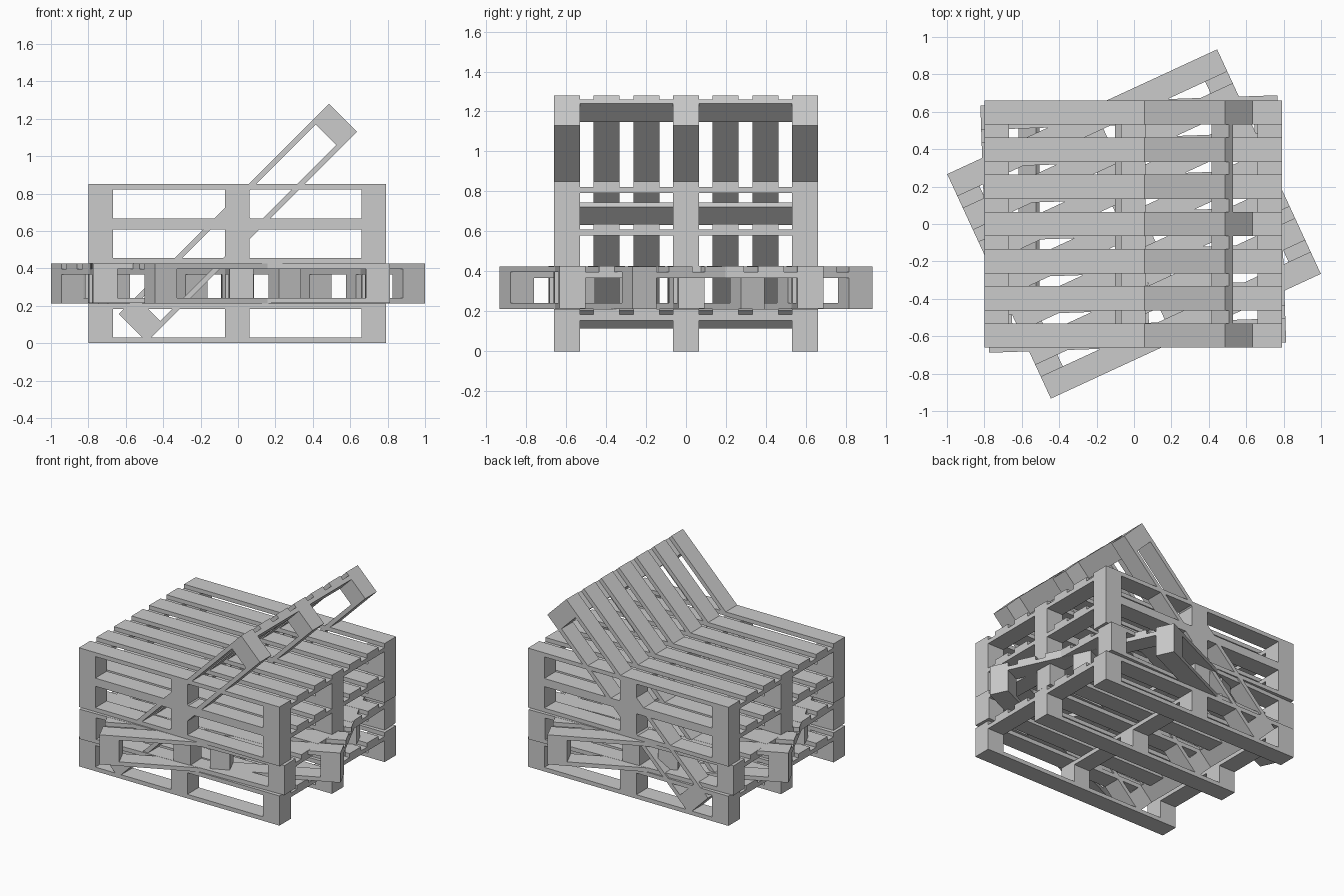
import bpy, bmesh
from math import radians
from mathutils import Matrix, Vector

if "Cube" in bpy.data.objects:
    bpy.data.objects.remove(bpy.data.objects["Cube"])

L, W, H = 1.59, 1.322, 0.2125   # pallet length, width, height
T, B = 0.029, 0.13              # board thickness, board / block width
XS = [i * (L - B) / 2 for i in (-1, 0, 1)]
YS = [i * (W - B) / 2 for i in (-1, 0, 1)]


def add_box(bm, centre, size):
    m = Matrix.Translation(centre) @ Matrix.Diagonal(Vector((*size, 1)))
    bmesh.ops.create_cube(bm, size=1, matrix=m)


def pallet_mesh():
    bm = bmesh.new()
    top = H / 2
    # seven lengthwise deck boards
    for i in range(-3, 4):
        add_box(bm, (0, i * (W - B) / 6, top - T / 2), (L, B, T))
    # three cross boards under the deck
    for x in XS:
        add_box(bm, (x, 0, top - 1.5 * T), (B, W, T))
    # three bottom runners, each carrying three blocks
    block_h = H - 3 * T
    for y in YS:
        add_box(bm, (0, y, -top + T / 2), (L, B, T))
        for x in XS:
            add_box(bm, (x, y, -top + T + block_h / 2), (B, B, block_h))
    mesh = bpy.data.meshes.new("pallet")
    bm.to_mesh(mesh)
    bm.free()
    return mesh


mesh = pallet_mesh()


def place(name, loc, rot=(0, 0, 0)):
    ob = bpy.data.objects.new(name, mesh)
    ob.location = loc
    ob.rotation_euler = [radians(a) for a in rot]
    bpy.context.collection.objects.link(ob)


# straight stack, with the second layer slightly turned
place("bottom_pallet", (-0.004, 0, H * 0.5))
place("turned_pallet", (-0.004, 0, H * 1.5 + 0.001), (0, 0, 2))
place("third_pallet", (-0.004, 0, H * 2.5))
place("top_pallet", (-0.004, 0, H * 3.5))
# strongly turned pallet sharing the second layer
place("skewed_pallet", (0, 0, H * 1.5), (0, 0, 24.8))
# pallet leaning through the stack at 45 degrees
place("leaning_pallet", (0, 0, 0.643), (0, -45, 0))
